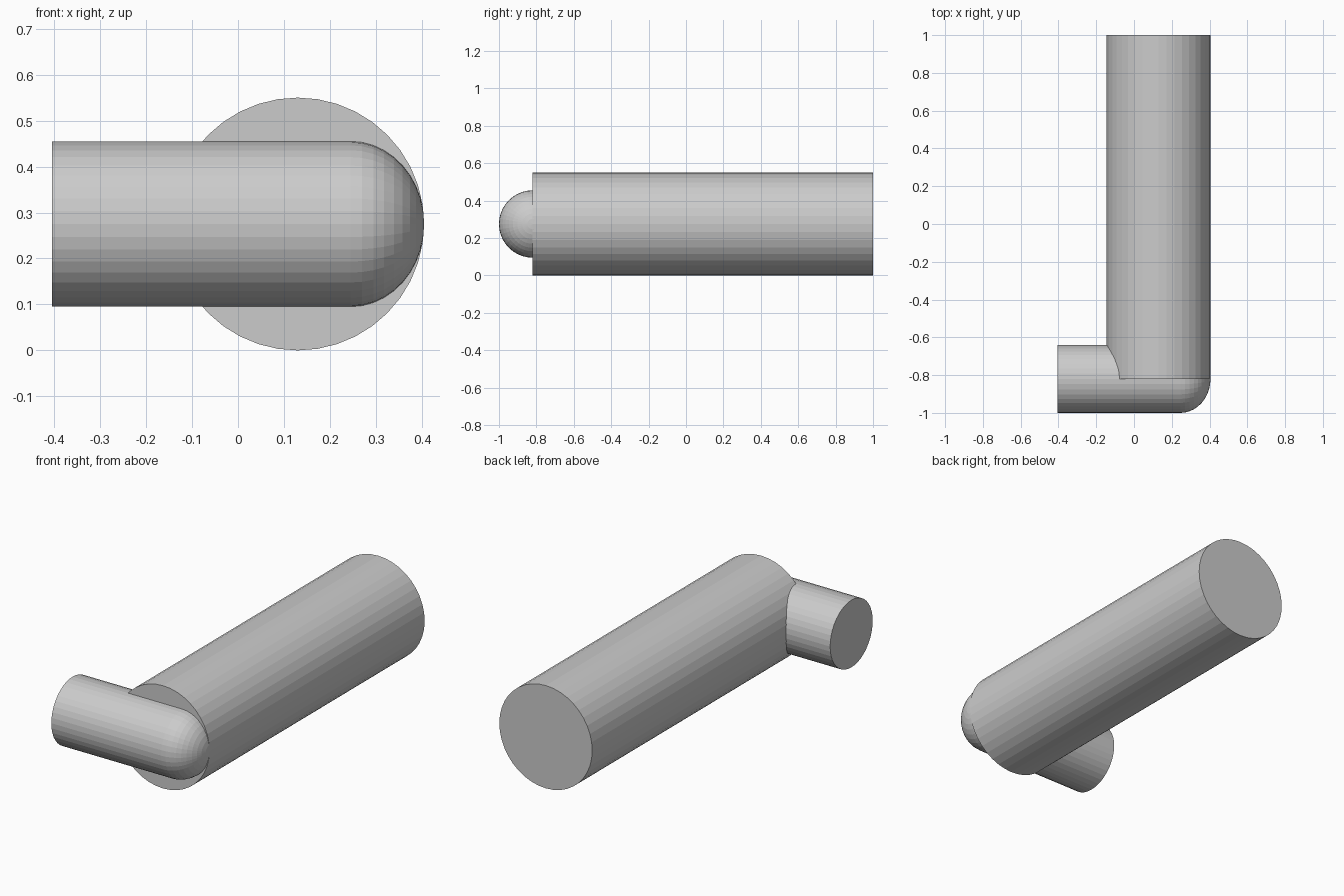
import bpy, bmesh
from math import sin, cos, pi
from mathutils import Matrix

if "Cube" in bpy.data.objects:
    bpy.data.objects.remove(bpy.data.objects["Cube"])


def lathe(name, profile, sides, matrix):
    """Closed solid of revolution about local z; profile is (radius, height) from bottom to top."""
    bm = bmesh.new()
    rings = []
    for r, h in profile:
        if r < 1e-6:
            rings.append([bm.verts.new((0, 0, h))])
        else:
            rings.append([bm.verts.new((r * cos(2 * pi * i / sides), r * sin(2 * pi * i / sides), h))
                          for i in range(sides)])
    for a, b in zip(rings, rings[1:]):
        for i in range(sides):
            j = (i + 1) % sides
            if len(b) == 1:
                bm.faces.new((a[i], a[j], b[0]))
            else:
                bm.faces.new((a[i], a[j], b[j], b[i]))
    for ring in (rings[0], rings[-1]):
        if len(ring) > 1:
            bm.faces.new(ring)
    bm.transform(matrix)
    bmesh.ops.recalc_face_normals(bm, faces=bm.faces)
    mesh = bpy.data.meshes.new(name)
    bm.to_mesh(mesh)
    bm.free()
    obj = bpy.data.objects.new(name, mesh)
    bpy.context.collection.objects.link(obj)
    return obj


# Large main cylinder running front to back
lathe("main_cylinder", [(0.275, -0.82), (0.275, 1.0)], 40,
      Matrix.Translation((0.13, 0, 0.275)) @ Matrix.Rotation(-pi / 2, 4, 'X'))

# Side arm across the front, flat at the left and domed at the right
start, tip, radius, steps = 0.245, 0.405, 0.18, 10
dome = [(radius * cos(k * pi / 2 / steps), start + (tip - start) * sin(k * pi / 2 / steps))
        for k in range(steps + 1)]
lathe("domed_side_arm", [(radius, -0.405)] + dome, 40,
      Matrix.Translation((0, -0.82, 0.275)) @ Matrix.Rotation(pi / 2, 4, 'Y'))
